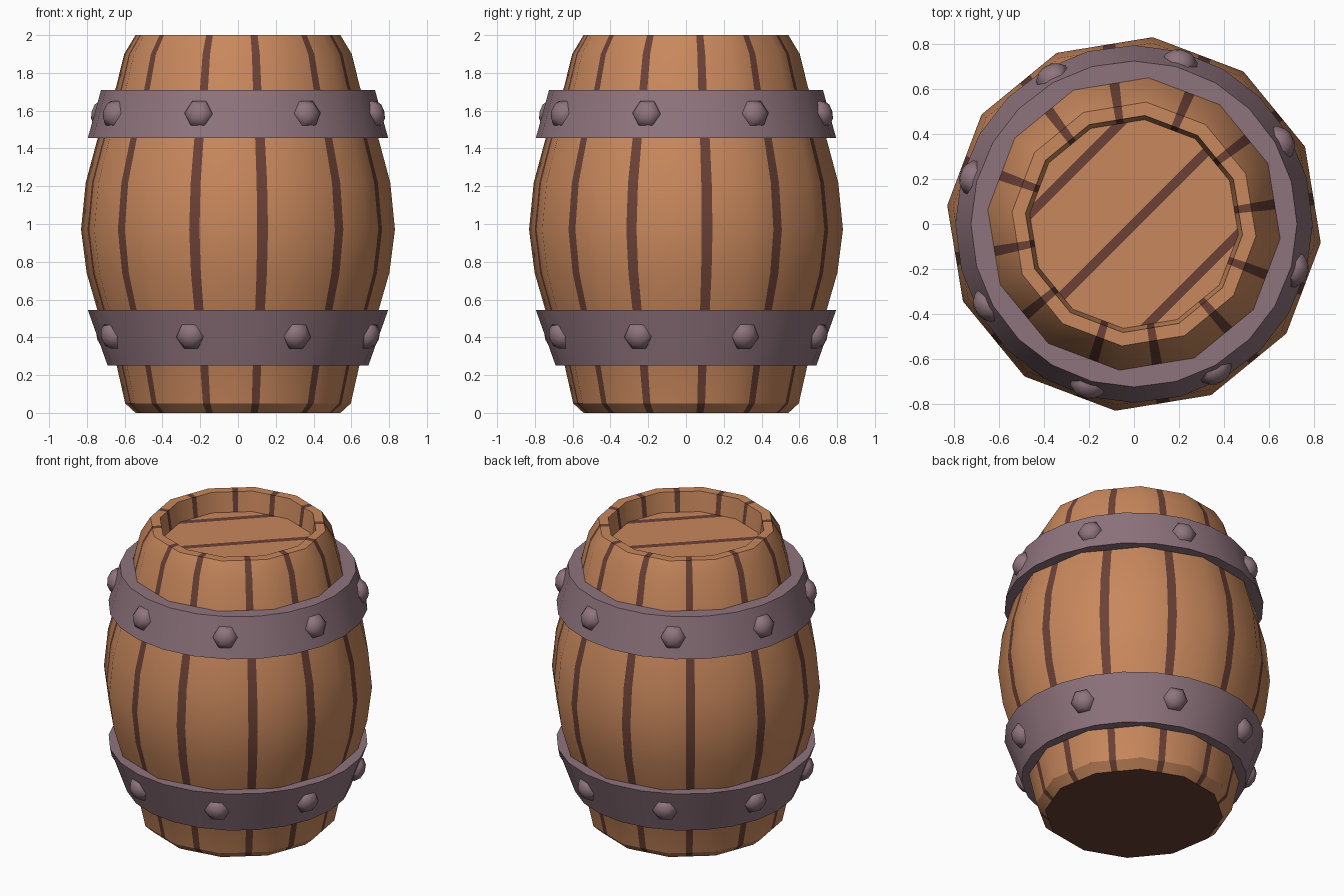
import bpy, bmesh, math
from mathutils import Vector, Matrix

if "Cube" in bpy.data.objects:
    bpy.data.objects.remove(bpy.data.objects["Cube"])

def material(name, rgb):
    m = bpy.data.materials.new(name)
    m.diffuse_color = (*rgb, 1)
    m.use_nodes = True
    m.node_tree.nodes["Principled BSDF"].inputs["Base Color"].default_value = m.diffuse_color
    return m

WOOD = material("oak wood", (0.58, 0.245, 0.108))
DARK = material("dark seam", (0.147, 0.053, 0.037))
IRON = material("purple iron", (0.275, 0.174, 0.205))

def finish(bm, name, mats, angle=None):
    bmesh.ops.recalc_face_normals(bm, faces=bm.faces)
    me = bpy.data.meshes.new(name)
    bm.to_mesh(me)
    bm.free()
    for m in mats:
        me.materials.append(m)
    ob = bpy.data.objects.new(name, me)
    bpy.context.collection.objects.link(ob)
    if angle:
        bpy.ops.object.select_all(action='DESELECT')
        ob.select_set(True)
        bpy.context.view_layer.objects.active = ob
        bpy.ops.object.shade_smooth_by_angle(angle=math.radians(angle))
    return ob

def polar(r, deg, z):
    a = math.radians(deg)
    return Vector((r * math.cos(a), r * math.sin(a), z))

# Barrel staves: 12-sided bulging shell with a seam strip on every side
START = 24.3
seams = [37, 67, 98, 127, 160, 191, 220, 253.3, 279.3, 311.5, 339, 368]
profile = [(0.545, 0), (0.6, 0.05), (0.65, 0.27), (0.735, 0.5), (0.805, 0.74),
           (0.835, 0.97), (0.81, 1.22), (0.745, 1.46), (0.65, 1.72), (0.605, 1.9),
           (0.545, 2.0), (0.485, 2.0), (0.465, 1.86)]
bm = bmesh.new()
rings = []
for r, z in profile:
    ring = []
    for k, seam in enumerate(seams):
        a = polar(r, START + 30 * k, z)
        b = polar(r, START + 30 * (k + 1), z)
        t = (seam - START - 30 * k) / 30
        ring += [bm.verts.new(a.lerp(b, f)) for f in (0, t - 0.067, t + 0.067)]
    rings.append(ring)
n = len(rings[0])
for lo, hi in zip(rings, rings[1:]):
    for i in range(n):
        j = (i + 1) % n
        f = bm.faces.new((lo[i], lo[j], hi[j], hi[i]))
        f.material_index = 1 if i % 3 == 1 else 0
bm.faces.new(rings[0]).material_index = 1      # dark underside
finish(bm, "barrel_staves", [WOOD, DARK], 32)

# Recessed lid: disc cut into planks by three diagonal seams
bm = bmesh.new()
bm.faces.new([bm.verts.new(polar(0.47, 15 * i, 1.87)) for i in range(24)])
across = Vector((-1, 1, 0)).normalized()
offsets = (-0.36, 0, 0.36)
for d in offsets:
    for s in (-0.021, 0.021):
        bmesh.ops.bisect_plane(bm, geom=bm.verts[:] + bm.edges[:] + bm.faces[:],
                               plane_co=across * (d + s), plane_no=across)
for f in bm.faces:
    c = f.calc_center_median().dot(across)
    f.material_index = int(any(abs(c - d) < 0.02 for d in offsets))
    f.normal_update()
lid = finish(bm, "lid", [WOOD, DARK])
if lid.data.polygons[0].normal.z < 0:
    lid.data.flip_normals()

# Iron hoops with sloping outer walls
def hoop(name, r0, z0, r1, z1, inner, sides=24):
    bm = bmesh.new()
    loop = [(r0, z0), (r1, z1), (inner, z1), (inner, z0)]
    rows = [[bm.verts.new(polar(r, 360 / sides * i, z)) for i in range(sides)] for r, z in loop]
    for a, b in zip(rows, rows[1:] + rows[:1]):
        for i in range(sides):
            j = (i + 1) % sides
            bm.faces.new((a[i], a[j], b[j], b[i]))
    finish(bm, name, [IRON], 30)

# Six-sided domed rivets around a hoop
def rivets(name, r0, z0, r1, z1, zc, start):
    slope = math.atan2(r1 - r0, z1 - z0)
    rc = r0 + (r1 - r0) * (zc - z0) / (z1 - z0) - 0.005
    bm = bmesh.new()
    for k in range(8):
        # local z points out of the hoop, local x runs along it
        m = (Matrix.Rotation(math.radians(start + 45 * k), 4, 'Z')
             @ Matrix.Translation((rc, 0, zc))
             @ Matrix.Rotation(math.pi / 2 + slope, 4, 'Y')
             @ Matrix.Rotation(math.pi / 2, 4, 'Z'))
        rows = [[bm.verts.new(m @ polar(r, 60 * i, h)) for i in range(6)]
                for r, h in ((0.077, -0.02), (0.075, 0.012), (0.045, 0.04))]
        tip = bm.verts.new(m @ Vector((0, 0, 0.05)))
        for a, b in zip(rows, rows[1:]):
            for i in range(6):
                j = (i + 1) % 6
                bm.faces.new((a[i], a[j], b[j], b[i]))
        for i in range(6):
            bm.faces.new((rows[2][i], rows[2][(i + 1) % 6], tip))
        bm.faces.new(rows[0][::-1])
    finish(bm, name, [IRON], 50)

upper = (0.795, 1.455, 0.725, 1.71)
lower = (0.69, 0.25, 0.795, 0.545)
hoop("upper_hoop", *upper, 0.6)
hoop("lower_hoop", *lower, 0.6)
rivets("upper_rivets", *upper, 1.585, 29)
rivets("lower_rivets", *lower, 0.405, 25)
